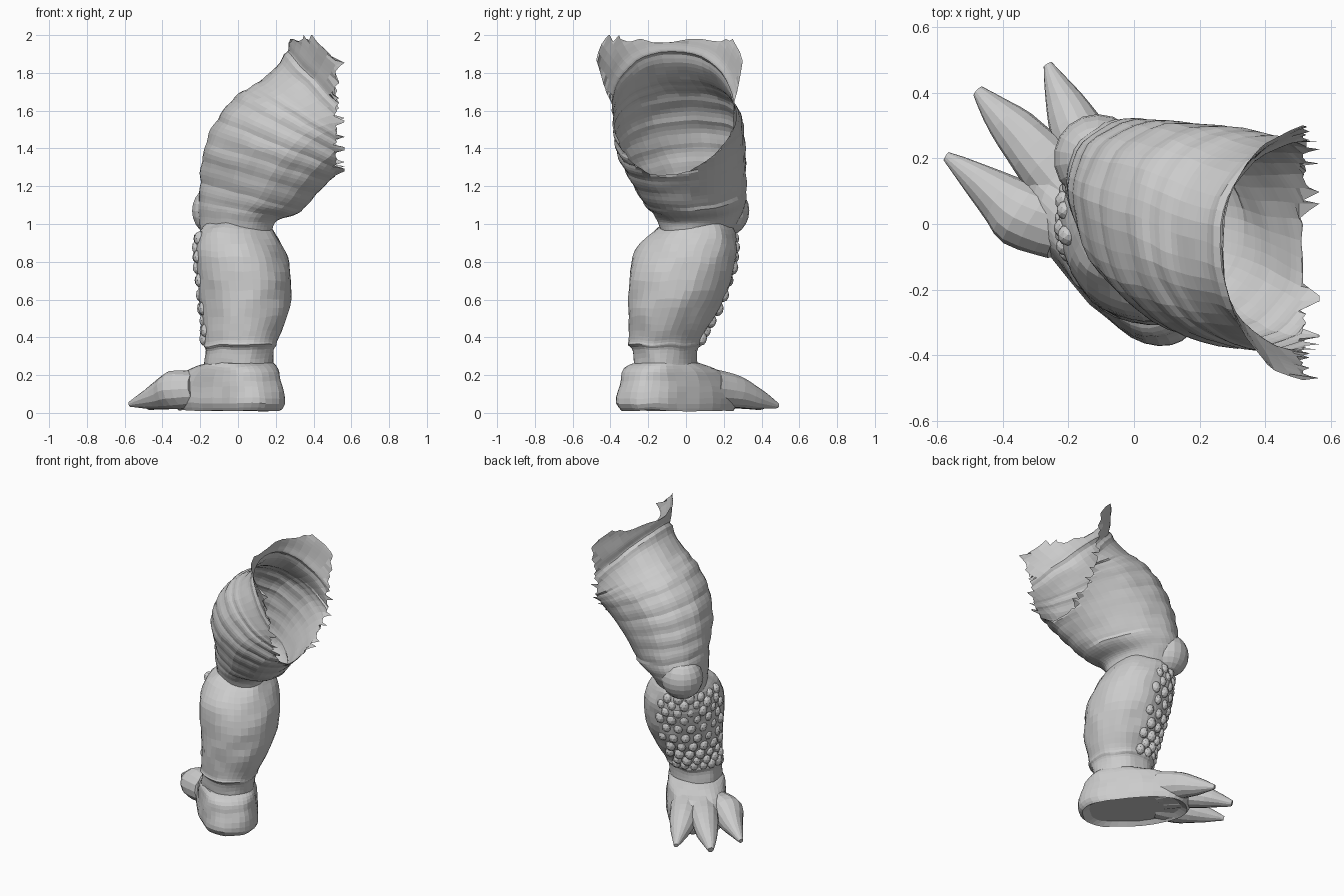
import bpy, bmesh, math, random
from mathutils import Vector, Matrix, noise

if "Cube" in bpy.data.objects:
    bpy.data.objects.remove(bpy.data.objects["Cube"])

random.seed(4)


def smooth_rows(rows, n):
    """Catmull-Rom interpolation of parameter rows, n steps per span."""
    out = []
    for i in range(len(rows) - 1):
        a, b = rows[max(i - 1, 0)], rows[i]
        c, d = rows[i + 1], rows[min(i + 2, len(rows) - 1)]
        for k in range(n):
            t = k / n
            out.append([0.5 * (2 * q + (r - p) * t + (2 * p - 5 * q + 4 * r - s) * t * t
                               + (3 * q - p - 3 * r + s) * t ** 3)
                        for p, q, r, s in zip(a, b, c, d)])
    out.append(list(rows[-1]))
    return out


def power(v, e):
    return math.copysign(abs(v) ** e, v)


def section(row, ang, scale=1.0, box=1.0):
    """Point on a tilted oval: left/top point, right/bottom point, y range, skew."""
    lx, lz, rx, rz, y0, y1, skew = row
    c = math.cos(ang) * scale
    return Vector(((lx + rx) / 2 + c * (lx - rx) / 2,
                   (y0 + y1) / 2 + power(math.sin(ang + skew), box) * scale * (y1 - y0) / 2,
                   (lz + rz) / 2 + c * (lz - rz) / 2))


def loft(name, rings, cap_start=False, cap_end=False, edit=None, dent=0.006):
    bm = bmesh.new()
    vs = [[bm.verts.new(p + noise.noise_vector(p * 9) * dent) for p in r] for r in rings]
    n = len(rings[0])
    for a, b in zip(vs, vs[1:]):
        for j in range(n):
            k = (j + 1) % n
            bm.faces.new((a[j], a[k], b[k], b[j]))
    if cap_start:
        bm.faces.new(vs[0][::-1])
    if cap_end:
        bm.faces.new(vs[-1])
    bmesh.ops.recalc_face_normals(bm, faces=bm.faces)
    if edit:
        edit(bm)
    return finish(name, bm)


def finish(name, bm):
    me = bpy.data.meshes.new(name)
    bm.to_mesh(me)
    bm.free()
    ob = bpy.data.objects.new(name, me)
    bpy.context.collection.objects.link(ob)
    return ob


def angles(n):
    return [2 * math.pi * j / n for j in range(n)]


# Thigh: ribbed tilted tube that flares into a torn hip edge
thigh_rows = [
    (-0.20, 0.96, 0.18, 0.96, -0.13, 0.25, 0.30),
    (-0.21, 1.08, 0.21, 1.02, -0.16, 0.30, 0.30),
    (-0.20, 1.22, 0.34, 1.07, -0.23, 0.32, 0.28),
    (-0.18, 1.38, 0.46, 1.19, -0.31, 0.32, 0.24),
    (-0.11, 1.55, 0.56, 1.28, -0.365, 0.315, 0.20),
    (0.01, 1.69, 0.65, 1.34, -0.38, 0.30, 0.14),
    (0.13, 1.765, 0.74, 1.35, -0.385, 0.27, 0.06),
    (0.25, 1.89, 0.82, 1.28, -0.385, 0.25, 0.0),
    (0.27, 1.96, 0.95, 1.28, -0.43, 0.28, 0.0),
    (0.29, 2.09, 1.10, 1.30, -0.50, 0.32, 0.0),
]


def thigh_ring(row, t):
    pts = []
    box = 1 - 0.14 * min(1, max(0, t - 2.5)) - 0.2 * max(0, t - 7.3)
    for a in angles(44):
        rear = max(0.0, math.cos(a - 2.4)) ** 2          # smooth sunken panel behind
        rib = 0.026 * (abs(math.sin(t * math.pi * 1.5)) - 0.5) if 0.8 < t < 6 else 0
        seam = 0.007 * math.cos(a * 11) if 1 < t < 5 else 0
        sunk = 0.05 * rear if 2 < t < 6 else 0
        lip = 0.03 * math.exp(-((t - 7) / 0.18) ** 2)
        pts.append(section(row, a, 1 + (rib + seam) * (1 - rear) - sunk + lip, box))
    return pts


def tear(bm):
    for co, no in (((0.525, 0, 0), (1, 0, 0)), ((0, 0, 1.98), (0, 0, 1))):
        bmesh.ops.bisect_plane(bm, geom=bm.verts[:] + bm.edges[:] + bm.faces[:],
                               plane_co=co, plane_no=no, clear_outer=True)
    bmesh.ops.remove_doubles(bm, verts=bm.verts, dist=0.008)
    for v in bm.verts:
        if v.is_boundary and v.co.x > 0.515:
            v.co.x += random.choice((-0.02, -0.01, -0.01, 0, 0, 0.01, 0.04))
        if v.is_boundary and v.co.z > 1.97:
            v.co.z += random.choice((-0.015, -0.01, 0, 0, 0.02))


N = 7
rows = smooth_rows(thigh_rows, N)
loft("thigh", [thigh_ring(r, i / N) for i, r in enumerate(rows)], edit=tear)

# Calf: ovals down to the ankle band (z, x range, y range)
calf_data = [
    (1.01, -0.17, 0.16, -0.10, 0.22), (0.95, -0.21, 0.20, -0.19, 0.26),
    (0.86, -0.225, 0.25, -0.265, 0.27), (0.75, -0.22, 0.28, -0.295, 0.25),
    (0.60, -0.20, 0.28, -0.305, 0.20), (0.47, -0.185, 0.245, -0.305, 0.13),
    (0.385, -0.18, 0.21, -0.30, 0.085), (0.36, -0.185, 0.205, -0.305, 0.08),
    (0.335, -0.175, 0.19, -0.28, 0.06), (0.26, -0.18, 0.185, -0.275, 0.06),
    (0.18, -0.18, 0.185, -0.275, 0.06)]
calf_rows = smooth_rows([(x0, z, x1, z, y0, y1, 0.22 * (0.9 - z))
                         for z, x0, x1, y0, y1 in calf_data], 3)
loft("calf", [[section(r, a, 1, 0.97) for a in angles(36)] for r in calf_rows],
     cap_start=True, dent=0.012)

# Low rounded scales over the shin
bm = bmesh.new()
scale_rows = [smooth_rows(calf_rows[4:19], 2)[k * 3] for k in range(10)]
for i, row in enumerate(scale_rows):
    for j in range(6):
        a = -0.25 + (j + 0.5 * (i % 2)) * 0.33
        p = section(row, a, 0.955)
        s = random.uniform(0.04, 0.05)
        bmesh.ops.create_icosphere(bm, subdivisions=2, radius=s,
                                   matrix=Matrix.Translation(p) @ Matrix.Diagonal((0.7, 0.7, 0.85, 1)))
finish("shin_scales", bm)

# Kneecap
bm = bmesh.new()
bmesh.ops.create_uvsphere(bm, u_segments=18, v_segments=12, radius=1,
                          matrix=Matrix.Translation((-0.11, 0.2, 1.07))
                          @ Matrix.Diagonal((0.135, 0.135, 0.14, 1)))
finish("kneecap", bm)

# Foot: ovals along the toe direction (z, centre x, centre y, half length, half width)
fwd, side = Vector((-0.64, 0.77, 0)), Vector((0.77, 0.64, 0))
foot_data = [
    (0.035, -0.045, -0.045, 0.29, 0.15), (0.012, -0.045, -0.045, 0.335, 0.18),
    (0.05, -0.045, -0.05, 0.36, 0.193), (0.11, -0.045, -0.05, 0.355, 0.19),
    (0.17, -0.045, -0.055, 0.33, 0.184), (0.215, -0.03, -0.07, 0.295, 0.178),
    (0.245, -0.01, -0.095, 0.23, 0.17), (0.265, 0.005, -0.11, 0.17, 0.155)]


def foot_ring(row):
    z, cx, cy, hl, hw = row
    return [Vector((cx, cy, z)) + fwd * hl * power(math.cos(a), 0.78)
            + side * hw * power(math.sin(a), 0.78) for a in angles(36)]


loft("foot", [foot_ring(r) for r in foot_data[:2] + smooth_rows(foot_data[1:], 2)[1:]],
     cap_start=True, cap_end=True, dent=0.01)

# Clawed toes: tapered tubes (x, y, z, radius)
toes = {
    "outer_toe": [(-0.21, -0.02, 0.125, 0.10), (-0.34, 0.03, 0.12, 0.105),
                  (-0.44, 0.105, 0.085, 0.068), (-0.57, 0.205, 0.045, 0.014)],
    "middle_toe": [(-0.19, 0.10, 0.13, 0.105), (-0.30, 0.22, 0.11, 0.085),
                   (-0.39, 0.315, 0.075, 0.06), (-0.475, 0.405, 0.035, 0.018)],
    "inner_toe": [(-0.10, 0.14, 0.13, 0.105), (-0.165, 0.27, 0.11, 0.085),
                  (-0.215, 0.375, 0.075, 0.058), (-0.265, 0.485, 0.04, 0.014)]}
for name, path in toes.items():
    d = (Vector(path[-1][:3]) - Vector(path[0][:3])).normalized()
    u = d.cross(Vector((0, 0, 1))).normalized()
    w = u.cross(d)
    rings = [[Vector((x, y, z)) + (u * math.cos(a) + w * math.sin(a)) * r for a in angles(14)]
             for x, y, z, r in smooth_rows(path, 3)]
    loft(name, rings, cap_start=True, cap_end=True)
